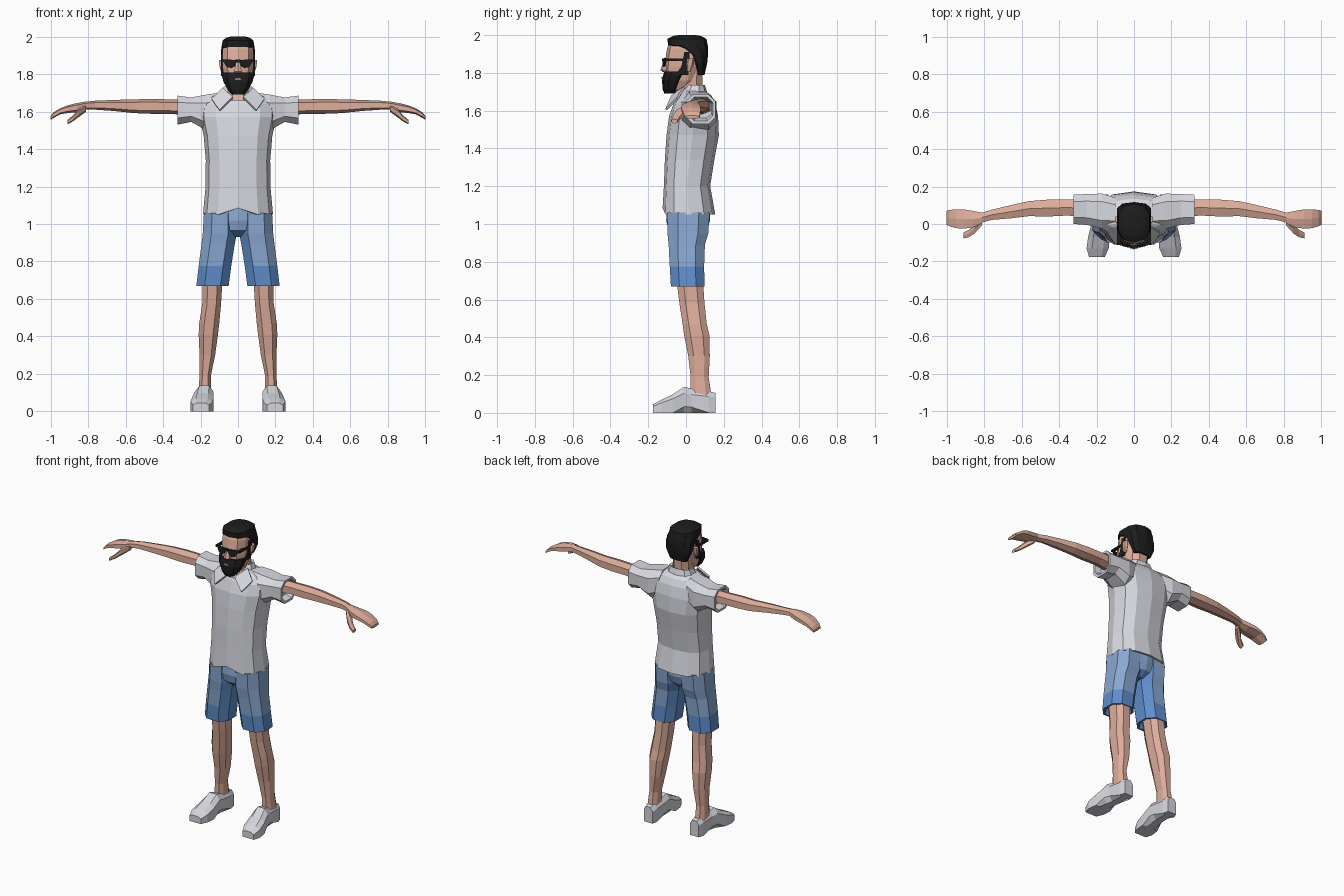
import bpy, bmesh, math
from mathutils import Vector


def material(name, rgb):
    m = bpy.data.materials.new(name)
    m.diffuse_color = (*rgb, 1)
    return m


SKIN = material("skin", (0.73, 0.42, 0.33))
SHIRT = material("shirt grey", (0.68, 0.69, 0.74))
SHOE = material("shoe grey", (0.66, 0.67, 0.72))
DENIM = material("denim blue", (0.115, 0.27, 0.6))
FADED = material("faded denim", (0.25, 0.39, 0.64))
BLACK = material("black", (0.012, 0.012, 0.012))
LIP = material("lip", (0.35, 0.2, 0.18))


def finish(name, bm, mats, mirror=False, rule=None):
    bmesh.ops.recalc_face_normals(bm, faces=bm.faces)
    if rule:
        for f in bm.faces:
            f.material_index = rule(f.calc_center_median())
    me = bpy.data.meshes.new(name)
    bm.to_mesh(me)
    bm.free()
    for m in mats:
        me.materials.append(m)
    ob = bpy.data.objects.new(name, me)
    bpy.context.collection.objects.link(ob)
    if mirror:
        ob.modifiers.new("mirror", 'MIRROR').use_mirror_merge = False
    return ob


def loft(name, axis, rows, mats, n=8, boxy=0.8, turn=0.5, mirror=False, rule=None, edit=None):
    """Skin through rings; a row is (position on axis, a0, a1, b0, b1)."""
    angs = [2 * math.pi * (i + turn) / n for i in range(n)]
    sp = lambda v: 0 if abs(v) < 1e-6 else math.copysign(abs(v) ** boxy, v)
    us, vs = [sp(math.cos(a)) for a in angs], [sp(math.sin(a)) for a in angs]
    mu, mv = max(us), max(vs)
    bm = bmesh.new()
    rings = []
    for p, a0, a1, b0, b1 in rows:
        ring = []
        for u, v in zip(us, vs):
            a = (a0 + a1) / 2 + (a1 - a0) / 2 * u / mu
            b = (b0 + b1) / 2 + (b1 - b0) / 2 * v / mv
            ring.append(bm.verts.new({'x': (p, a, b), 'y': (a, p, b), 'z': (a, b, p)}[axis]))
        rings.append(ring)
    for r, s in zip(rings, rings[1:]):
        for i in range(n):
            j = (i + 1) % n
            bm.faces.new((r[i], r[j], s[j], s[i]))
    bm.faces.new(rings[0])
    bm.faces.new(rings[-1])
    if edit:
        for v in bm.verts:
            edit(v.co)
    return finish(name, bm, mats, mirror, rule)


def sym(rows):
    """Rows given as (z, half width, y0, y1)."""
    return [(z, -w, w, y0, y1) for z, w, y0, y1 in rows]


def plate(name, points, mat, thick=0.008, mirror=False):
    bm = bmesh.new()
    bm.faces.new([bm.verts.new(p) for p in points])
    ob = finish(name, bm, [mat])
    s = ob.modifiers.new("thickness", 'SOLIDIFY')
    s.thickness, s.offset = thick, 0
    if mirror:
        ob.modifiers.new("mirror", 'MIRROR').use_mirror_merge = False
    return ob


def box(name, lo, hi, mat, mirror=False):
    bm = bmesh.new()
    bmesh.ops.create_cube(bm, size=1)
    lo, hi = Vector(lo), Vector(hi)
    for v in bm.verts:
        v.co = (lo + hi) / 2 + v.co * (hi - lo)
    return finish(name, bm, [mat], mirror)


# Shirt with a recessed hem and a small notch at the front
def notch(co):
    if co.z < 1.06 and abs(co.x) < 0.02 and co.y < 0:
        co.z += 0.035


loft("shirt_body", 'z', sym([
    (1.09, 0.16, -0.10, 0.12), (1.05, 0.172, -0.113, 0.143), (1.05, 0.187, -0.124, 0.155),
    (1.2, 0.173, -0.117, 0.128), (1.34, 0.172, -0.112, 0.15), (1.47, 0.183, -0.103, 0.174),
    (1.57, 0.205, -0.09, 0.17), (1.64, 0.2, -0.065, 0.155), (1.68, 0.15, -0.045, 0.135),
    (1.705, 0.085, -0.025, 0.1)]), [SHIRT], n=12, turn=0, edit=notch)

# Sleeves, hollow at the cuff
loft("sleeve", 'x', [
    (0.1, -0.02, 0.14, 1.53, 1.7), (0.17, -0.025, 0.162, 1.50, 1.69), (0.25, -0.005, 0.16, 1.545, 1.675),
    (0.322, 0.0, 0.156, 1.53, 1.685), (0.322, 0.015, 0.142, 1.545, 1.672),
    (0.28, 0.02, 0.135, 1.56, 1.66)], [SHIRT], mirror=True, boxy=0.7)

# Collar band and folded points
loft("collar_band", 'z', sym([
    (1.67, 0.1, -0.045, 0.12), (1.735, 0.074, 0.0, 0.1), (1.73, 0.062, 0.005, 0.09),
    (1.69, 0.06, 0.01, 0.08)]), [SHIRT], n=10)
plate("collar_point", [(0.08, -0.01, 1.725), (0.14, -0.045, 1.665), (0.098, -0.105, 1.605),
                       (0.028, -0.075, 1.675)], SHIRT, 0.012, True)

# Neck and open throat
loft("neck", 'z', sym([
    (1.66, 0.06, -0.065, 0.08), (1.71, 0.056, -0.04, 0.085), (1.84, 0.062, -0.03, 0.09)]), [SKIN])

# Arms
loft("arm", 'x', [
    (0.27, 0.04, 0.13, 1.58, 1.665), (0.36, 0.045, 0.13, 1.588, 1.665), (0.46, 0.04, 0.13, 1.588, 1.667),
    (0.56, 0.042, 0.122, 1.592, 1.665), (0.66, 0.03, 0.1, 1.603, 1.662),
    (0.76, 0.022, 0.076, 1.61, 1.658), (0.82, 0.005, 0.058, 1.61, 1.652)],
     [SKIN], n=6, mirror=True)
# Hands: palm with fingers, forefinger and thumb
loft("hand", 'x', [
    (0.81, 0.004, 0.06, 1.61, 1.654), (0.86, -0.018, 0.07, 1.597, 1.645), (0.91, -0.025, 0.078, 1.592, 1.633),
    (0.95, -0.022, 0.078, 1.585, 1.617), (0.985, -0.012, 0.075, 1.565, 1.595),
    (1.0, -0.004, 0.07, 1.557, 1.575)], [SKIN], n=6, mirror=True)
loft("thumb", 'x', [
    (0.81, -0.005, 0.03, 1.6, 1.635), (0.85, -0.05, 0.0, 1.57, 1.615), (0.88, -0.07, -0.03, 1.548, 1.58),
    (0.91, -0.077, -0.045, 1.532, 1.555)], [SKIN], n=6, mirror=True)

# Shorts
loft("shorts_seat", 'z', sym([
    (0.93, 0.06, -0.05, 0.07), (0.965, 0.15, -0.093, 0.11), (1.02, 0.184, -0.105, 0.128),
    (1.09, 0.165, -0.1, 0.125)]), [FADED, DENIM], n=10, rule=lambda c: int(c.z < 0.97))
loft("shorts_leg", 'z', [
    (1.06, 0.01, 0.182, -0.1, 0.125), (0.95, 0.006, 0.188, -0.098, 0.118), (0.89, 0.018, 0.195, -0.092, 0.1),
    (0.775, 0.036, 0.21, -0.086, 0.096), (0.67, 0.05, 0.222, -0.08, 0.098),
    (0.67, 0.062, 0.21, -0.068, 0.088), (0.71, 0.07, 0.2, -0.06, 0.08)],
     [FADED, DENIM], mirror=True, rule=lambda c: int(c.z < 0.775 or c.x < 0.06))

# Lower legs
loft("leg", 'z', [
    (0.7, 0.083, 0.188, -0.05, 0.09), (0.58, 0.09, 0.19, -0.035, 0.098), (0.47, 0.1, 0.207, -0.018, 0.11),
    (0.41, 0.107, 0.21, -0.01, 0.124), (0.3, 0.122, 0.205, 0.012, 0.126),
    (0.19, 0.145, 0.205, 0.025, 0.12), (0.09, 0.142, 0.212, 0.025, 0.135)],
     [SKIN], mirror=True)


# Shoes, with the sole flattened and the toes turned out
def flat_sole(co):
    if co.z < 0.028:
        co.z = 0


loft("shoe", 'y', [
    (0.157, 0.14, 0.205, 0.0, 0.105), (0.12, 0.132, 0.215, 0.0, 0.115), (0.03, 0.13, 0.22, 0.0, 0.128),
    (-0.01, 0.13, 0.23, 0.0, 0.138), (-0.07, 0.13, 0.245, 0.0, 0.098), (-0.13, 0.135, 0.253, 0.0, 0.07),
    (-0.175, 0.155, 0.24, 0.0, 0.045)], [SHOE], mirror=True, boxy=0.75, edit=flat_sole)

# Head, ears and nose
loft("head", 'z', sym([
    (1.71, 0.045, -0.1, 0.02), (1.76, 0.07, -0.108, 0.06), (1.83, 0.082, -0.11, 0.09),
    (1.88, 0.083, -0.108, 0.1), (1.93, 0.083, -0.1, 0.1), (1.97, 0.07, -0.085, 0.09)]), [SKIN], n=10)
loft("ear", 'z', [
    (1.805, 0.075, 0.088, 0.005, 0.025), (1.84, 0.075, 0.099, 0.0, 0.04), (1.875, 0.075, 0.102, 0.005, 0.045)],
     [SKIN], n=6, mirror=True)
loft("nose", 'z', sym([
    (1.805, 0.015, -0.122, -0.09), (1.815, 0.02, -0.136, -0.09), (1.87, 0.009, -0.114, -0.09)]),
     [SKIN], n=6)

# Hair cap with a forward fringe
loft("hair", 'z', sym([
    (1.79, 0.06, 0.055, 0.098), (1.85, 0.086, 0.035, 0.112), (1.9, 0.09, 0.005, 0.117),
    (1.93, 0.09, -0.045, 0.117), (1.945, 0.088, -0.095, 0.115), (1.98, 0.082, -0.098, 0.108),
    (1.995, 0.06, -0.07, 0.08), (2.0, 0.04, -0.04, 0.05)]), [BLACK], n=10, boxy=0.75)

# Beard, sideburns and mouth
loft("beard", 'z', sym([
    (1.69, 0.032, -0.115, -0.065), (1.715, 0.055, -0.124, -0.035), (1.76, 0.078, -0.127, -0.01),
    (1.79, 0.086, -0.12, 0.005), (1.808, 0.085, -0.116, 0.01)]), [BLACK], n=10)
plate("sideburn", [(0.085, -0.055, 1.79), (0.085, 0.012, 1.79), (0.087, 0.02, 1.91), (0.087, -0.008, 1.91),
                   (0.086, -0.025, 1.83)], BLACK, 0.009, True)
plate("mouth", [(-0.022, -0.127, 1.768), (0.022, -0.127, 1.768), (0.012, -0.127, 1.781),
                (-0.012, -0.127, 1.781)], LIP, 0.006)

# Sunglasses
plate("lens", [(0.01, -0.121, 1.875), (0.016, -0.121, 1.845), (0.035, -0.12, 1.833), (0.058, -0.114, 1.837),
               (0.072, -0.108, 1.858), (0.074, -0.108, 1.878)], BLACK, 0.009, True)
box("glasses_bridge", (-0.014, -0.126, 1.862), (0.014, -0.114, 1.877), BLACK)
box("glasses_temple", (0.072, -0.112, 1.864), (0.09, 0.015, 1.877), BLACK, True)
